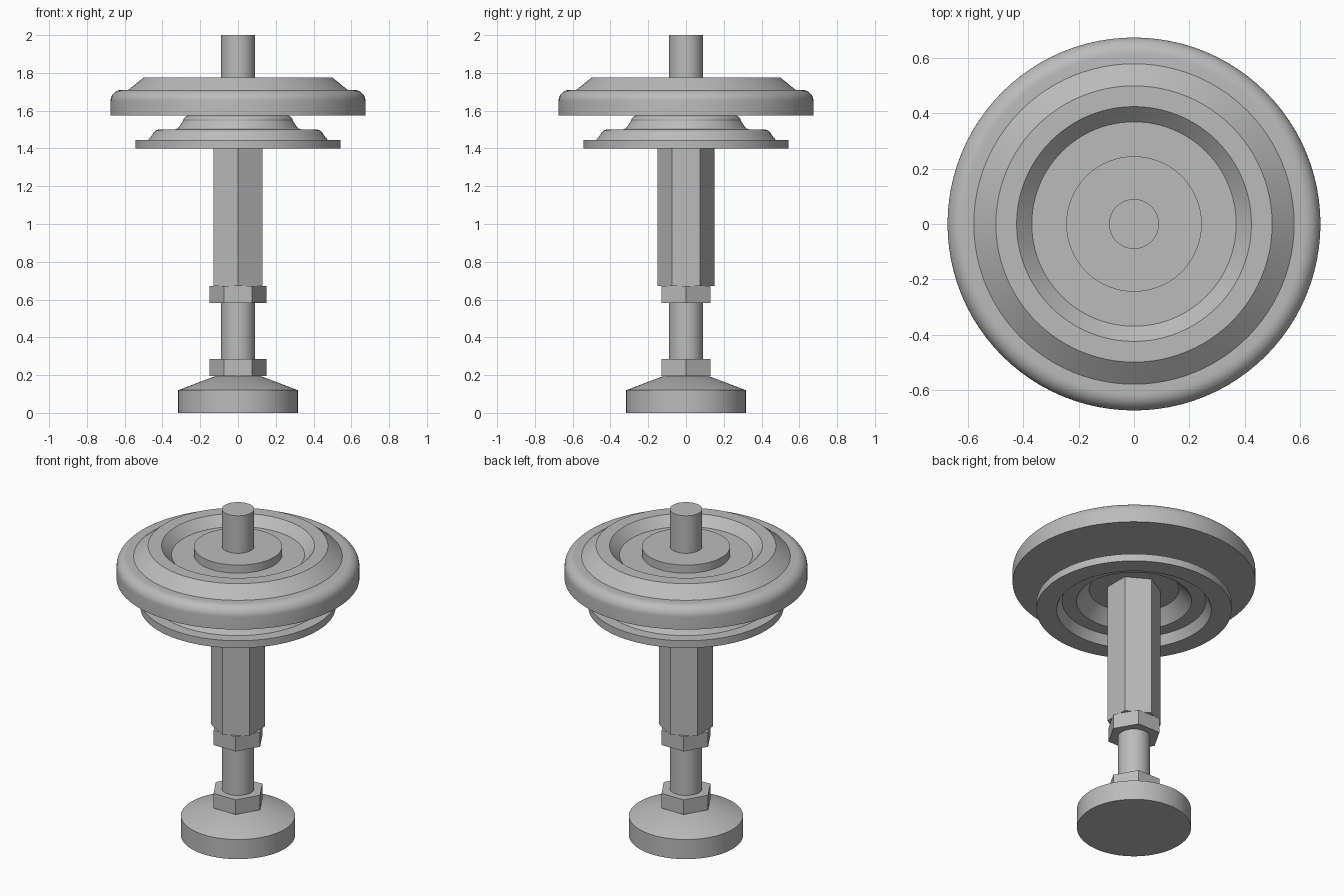
import bpy, bmesh, math
from mathutils import Matrix

cube = bpy.data.objects.get("Cube")
if cube:
    bpy.data.objects.remove(cube, do_unlink=True)

steel = bpy.data.materials.new("plain grey steel")
steel.use_nodes = True
grey = (0.5, 0.5, 0.5, 1)
steel.diffuse_color = grey
steel.node_tree.nodes["Principled BSDF"].inputs["Base Color"].default_value = grey


def finish(name, bm):
    """Clean normals, shade smooth with sharp creases and link the part."""
    bmesh.ops.remove_doubles(bm, verts=bm.verts, dist=0.0001)
    bmesh.ops.recalc_face_normals(bm, faces=bm.faces)
    for f in bm.faces:
        f.smooth = True
    for e in bm.edges:
        e.smooth = e.calc_face_angle(0) < math.radians(25)
    mesh = bpy.data.meshes.new(name)
    bm.to_mesh(mesh)
    bm.free()
    mesh.materials.append(steel)
    obj = bpy.data.objects.new(name, mesh)
    bpy.context.collection.objects.link(obj)
    return obj


def lathe(name, profile, steps=96):
    """Turn an (r, z) profile about the vertical axis."""
    bm = bmesh.new()
    verts = [bm.verts.new((r, 0, z)) for r, z in profile]
    edges = [bm.edges.new(pair) for pair in zip(verts, verts[1:])]
    bmesh.ops.spin(bm, geom=verts + edges, cent=(0, 0, 0), axis=(0, 0, 1),
                   angle=math.tau, steps=steps, use_duplicate=False)
    return finish(name, bm)


def cylinder(name, r, z0, z1):
    return lathe(name, [(0, z0), (r, z0), (r, z1), (0, z1)])


def hexagon(name, r, z0, z1, turn=0):
    """Six-sided bar with its first corner turned from +x."""
    bm = bmesh.new()
    bmesh.ops.create_cone(bm, cap_ends=True, segments=6, radius1=r, radius2=r,
                          depth=z1 - z0)
    # Put a corner on +x whatever the primitive's starting direction
    v = bm.verts[:][0].co
    spin = math.radians(turn) - math.atan2(v.y, v.x)
    bm.transform(Matrix.Translation((0, 0, (z0 + z1) / 2)) @ Matrix.Rotation(spin, 4, 'Z'))
    return finish(name, bm)


def arc(r, z, radius, start, end, n=6):
    """Profile points along a fillet, angles in degrees."""
    angles = [math.radians(start + (end - start) * i / n) for i in range(n + 1)]
    return [(r + radius * math.cos(a), z + radius * math.sin(a)) for a in angles]


# Levelling foot with its threaded rod and nuts
lathe("foot_pad", [(0, 0), (0.317, 0), (0.317, 0.12), (0.12, 0.195), (0, 0.195)])
hexagon("foot_nut", 0.15, 0.195, 0.285)
cylinder("lower_rod", 0.09, 0.19, 0.6)
hexagon("lock_nut", 0.15, 0.582, 0.672)

# Long hexagonal spacer reaching up inside the hollow cap
hexagon("hex_column", 0.15, 0.672, 1.54, turn=90)

# Pressed, hollow lower cap
lathe("lower_cap",
      [(0, 1.53), (0.25, 1.53), (0.32, 1.455), (0.4, 1.455), (0.43, 1.4),
       (0.543, 1.4), (0.543, 1.445), (0.475, 1.445), (0.455, 1.47)]
      + arc(0.415, 1.46, 0.04, 25, 90)
      + [(0.335, 1.5), (0.318, 1.507), (0.29, 1.545)]
      + arc(0.255, 1.535, 0.04, 30, 90)
      + [(0, 1.575)])

# Upper disc with rounded rim, raised ring and sunken centre
lathe("upper_disc",
      [(0, 1.575), (0.675, 1.575)]
      + arc(0.615, 1.65, 0.06, 0, 90, 10)
      + [(0.58, 1.71), (0.5, 1.775), (0.425, 1.775), (0.37, 1.72), (0, 1.72)])

# Washer and top stud
cylinder("washer", 0.245, 1.72, 1.77)
cylinder("top_stud", 0.09, 1.72, 2.0)
